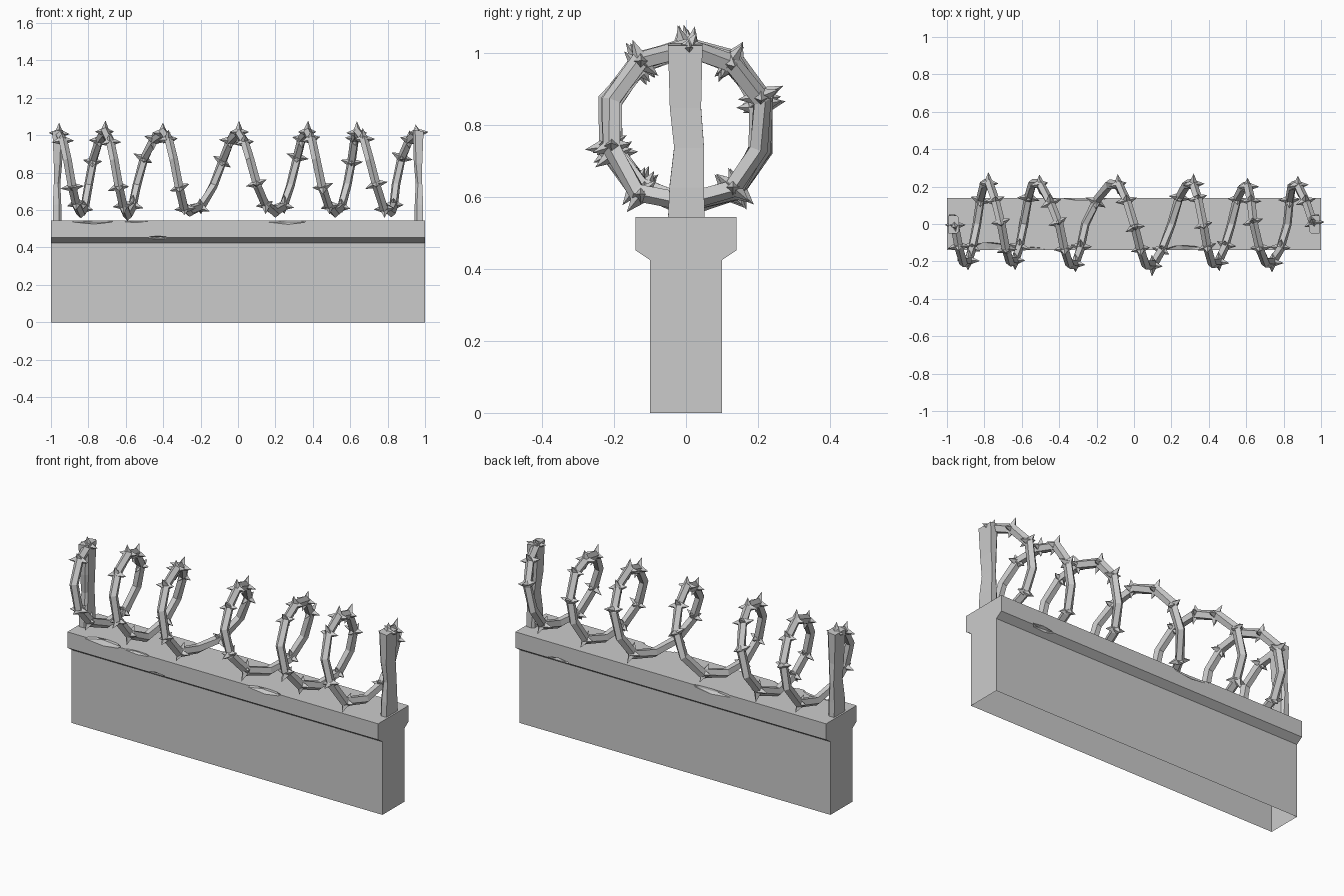
import bpy, bmesh, math, random
from mathutils import Vector, Matrix

random.seed(4)
if "Cube" in bpy.data.objects:
    bpy.data.objects.remove(bpy.data.objects["Cube"])

grey = bpy.data.materials.new("concrete_grey")
grey.use_nodes = True
colour = (0.6, 0.6, 0.6, 1)
grey.diffuse_color = colour
grey.node_tree.nodes["Principled BSDF"].inputs["Base Color"].default_value = colour


def make_object(name, bm):
    bmesh.ops.recalc_face_normals(bm, faces=bm.faces)
    mesh = bpy.data.meshes.new(name)
    bm.to_mesh(mesh)
    bm.free()
    mesh.materials.append(grey)
    obj = bpy.data.objects.new(name, mesh)
    bpy.context.collection.objects.link(obj)
    return obj


def loft(bm, rings):
    """Join closed rings of points into a capped tube."""
    loops = [[bm.verts.new(p) for p in ring] for ring in rings]
    n = len(loops[0])
    for a, b in zip(loops, loops[1:]):
        for i in range(n):
            j = (i + 1) % n
            bm.faces.new((a[i], a[j], b[j], b[i]))
    bm.faces.new(loops[0][::-1])
    bm.faces.new(loops[-1])


# Wall with a wider coping, extruded from one profile
half = [(0.10, 0), (0.10, 0.425), (0.14, 0.452), (0.14, 0.545)]
profile = half + [(-y, z) for y, z in reversed(half)]
bm = bmesh.new()
loft(bm, [[(x, y, z) for y, z in profile] for x in (-1, 1)])
wall = make_object("wall", bm)

# Chips broken out of the coping edges: x, y, z, half length, y reach, z reach
chips = [(-0.77, -0.14, 0.545, 0.13, 0.05, 0.02), (-0.55, -0.14, 0.545, 0.09, 0.02, 0.012),
         (0.27, -0.14, 0.545, 0.12, 0.03, 0.022), (-0.26, 0.14, 0.545, 0.14, 0.015, 0.025),
         (0.72, 0.14, 0.452, 0.08, 0.02, 0.015), (-0.43, -0.14, 0.452, 0.06, 0.02, 0.01)]
bm = bmesh.new()
for x, y, z, sx, sy, sz in chips:
    place = Matrix.Translation((x, y, z)) @ Matrix.Diagonal((sx, sy, sz, 1))
    bmesh.ops.create_icosphere(bm, subdivisions=1, radius=1, matrix=place)
cutter = make_object("chip_cutter", bm)
cutter.hide_render = True
cut = wall.modifiers.new("chips", 'BOOLEAN')
cut.operation = 'DIFFERENCE'
cut.object = cutter
cut.solver = 'EXACT'
bpy.context.view_layer.objects.active = wall
bpy.ops.object.modifier_apply(modifier=cut.name)
bpy.data.objects.remove(cutter)

# The wall is open underneath
bm = bmesh.new()
bm.from_mesh(wall.data)
under = [f for f in bm.faces if f.calc_center_median().z < 0.001]
bmesh.ops.delete(bm, geom=under, context='FACES_ONLY')
bm.to_mesh(wall.data)
bm.free()

# Bent end posts: z, x inner, x outer, y low, y high
sections = [(0.54, 0.945, 0.99, -0.05, 0.052), (0.63, 0.945, 0.99, -0.046, 0.05),
            (0.74, 0.95, 0.985, -0.033, 0.05), (0.85, 0.94, 0.985, -0.045, 0.042),
            (1.025, 0.935, 0.992, -0.05, 0.046)]


def make_post(name, side):
    bm = bmesh.new()
    c = 0.012
    rings = []
    for z, x0, x1, y0, y1 in sections:
        ring = [(x0, y0 + c), (x0 + c, y0), (x1, y0), (x1, y1), (x0 + c, y1), (x0, y1 - c)]
        rings.append([(side * x, y, z + 0.12 * (0.965 - x)) for x, y in ring])
    loft(bm, rings)
    make_object(name, bm)


make_post("left_post", 1)
make_post("right_post", -1)

# Coil path: x at each quarter turn, starting at the top and going to the front
quarters = [-0.96, -0.90, -0.84, -0.79, -0.71, -0.65, -0.59, -0.53, -0.40, -0.33, -0.26, -0.10,
            0.0, 0.08, 0.20, 0.30, 0.37, 0.43, 0.52, 0.60, 0.64, 0.72, 0.82, 0.85, 0.96]
STEPS = 10
centre_z, radius = 0.80, 0.218


def coil_x(t):
    """Smooth position along the wall after t quarter turns."""
    i = min(int(t), len(quarters) - 2)
    return quarters[i] + (quarters[i + 1] - quarters[i]) * (t - i)


points, radials = [], []
for k in range(6 * STEPS + 1):
    angle = 2 * math.pi * k / STEPS
    out = Vector((0, -math.sin(angle), math.cos(angle)))
    r = radius + random.uniform(-0.012, 0.012)
    points.append(Vector((coil_x(4 * k / STEPS), 0, centre_z)) + out * r)
    radials.append(out)

# Faceted coil of wire
frames = []
for k, p in enumerate(points):
    along = (points[min(k + 1, len(points) - 1)] - points[max(k - 1, 0)]).normalized()
    out = (radials[k] - along * radials[k].dot(along)).normalized()
    frames.append((p, out, along.cross(out), along))
SIDES = 5
rings = []
for p, out, side, along in frames:
    corners = [2 * math.pi * i / SIDES for i in range(SIDES)]
    rings.append([p + out * 0.028 * math.cos(a) + side * 0.024 * math.sin(a) for a in corners])
bm = bmesh.new()
loft(bm, rings)
make_object("wire_coil", bm)

# Four pointed barbs around the wire
bm = bmesh.new()
for k, (p, out, side, along) in enumerate(frames):
    if k % STEPS in (2, 5, 7):
        continue
    p = p + along * random.uniform(-0.015, 0.015)
    for d in (out, -out, side, -side):
        d = (d + along * random.uniform(-0.3, 0.3)).normalized()
        length = random.uniform(0.05, 0.065)
        turn = d.to_track_quat('Z', 'Y').to_matrix().to_4x4()
        place = Matrix.Translation(p + d * length / 2) @ turn
        bmesh.ops.create_cone(bm, cap_ends=True, segments=4, radius1=0.026, radius2=0,
                              depth=length, matrix=place)
make_object("wire_barbs", bm)
